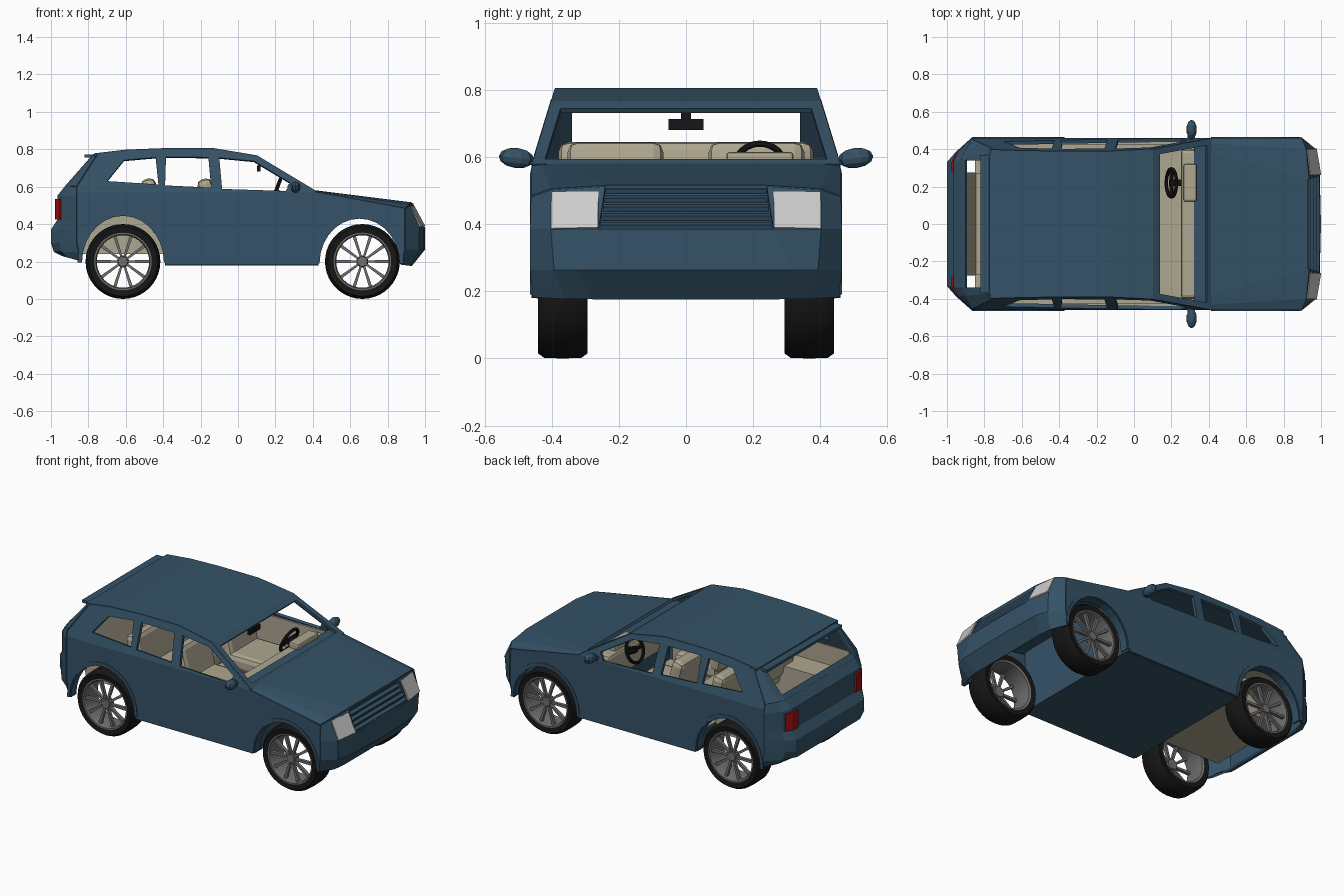
import bpy, bmesh, math
from mathutils import Matrix, Vector

if "Cube" in bpy.data.objects:
    bpy.data.objects.remove(bpy.data.objects["Cube"])


def material(name, r, g, b):
    m = bpy.data.materials.new(name)
    m.diffuse_color = (r, g, b, 1)
    m.use_nodes = True
    m.node_tree.nodes["Principled BSDF"].inputs["Base Color"].default_value = m.diffuse_color
    return m


BLUE = material("blue paint", .035, .085, .135)
BEIGE = material("beige trim", .42, .38, .28)
BLACK = material("black rubber", .008, .008, .008)
RIM = material("rim metal", .16, .16, .16)
LAMP = material("lamp", .62, .62, .62)
RED = material("red lamp", .35, .005, .005)


def finish(name, bm, mat, mirror=False, solid=0, offset=0, bevel=0):
    me = bpy.data.meshes.new(name)
    bm.to_mesh(me)
    bm.free()
    ob = bpy.data.objects.new(name, me)
    bpy.context.collection.objects.link(ob)
    me.materials.append(mat)
    if bevel:
        m = ob.modifiers.new("bevel", 'BEVEL')
        m.width, m.segments = bevel, 2
    if solid:
        m = ob.modifiers.new("thickness", 'SOLIDIFY')
        m.thickness, m.offset = solid, offset
    if mirror:
        m = ob.modifiers.new("mirror", 'MIRROR')
        m.use_axis = (False, True, False)
    return ob


def loft(name, rows, mat, skip=(), solid=.012, mirror=True):
    """Quad sheet through rows of (x, y, z); skip leaves (row, column) open."""
    bm = bmesh.new()
    vs = [[bm.verts.new(p) for p in r] for r in rows]
    for i in range(len(rows) - 1):
        for j in range(len(rows[0]) - 1):
            if (i, j) not in skip:
                bm.faces.new((vs[i][j], vs[i][j+1], vs[i+1][j+1], vs[i+1][j]))
    bmesh.ops.recalc_face_normals(bm, faces=bm.faces)
    return finish(name, bm, mat, mirror, solid)


def box(name, c, s, mat, mirror=False, bevel=0, tilt=0):
    bm = bmesh.new()
    M = Matrix.Translation(c) @ Matrix.Rotation(tilt, 4, 'Y') @ Matrix.Diagonal((*s, 1))
    bmesh.ops.create_cube(bm, size=1, matrix=M)
    return finish(name, bm, mat, mirror, bevel=bevel)


def arc(cx, cz, rx, rz, n=14):
    return [(cx + rx*math.cos(math.pi*i/n), cz + rz*math.sin(math.pi*i/n)) for i in range(n+1)]


def side_y(z):
    return .46 - max(0, z - .57) * .305


# Side panels with wheel arches and window openings
front_arch = arc(.65, .19, .22, .245)
rear_arch = arc(-.615, .195, .225, .255)
outline = front_arch + [(.425, .18), (-.385, .18)] + rear_arch + [
    (-.86, .30), (-.86, .60), (-.75, .77), (-.6, .79), (-.4, .8), (-.13, .8),
    (.1, .76), (.41, .57), (.89, .48), (.89, .26)]
windows = [
    [(-.70, .63), (-.61, .742), (-.44, .757), (-.425, .612)],
    [(-.39, .607), (-.385, .76), (-.158, .757), (-.143, .595)],
    [(-.085, .588), (-.1, .755), (.085, .737), (.28, .62), (.255, .577)]]
bm = bmesh.new()
for ring in [outline] + windows:
    vs = [bm.verts.new((x, 0, z)) for x, z in ring]
    for i in range(len(vs)):
        bm.edges.new((vs[i-1], vs[i]))
bmesh.ops.triangle_fill(bm, use_beauty=True, use_dissolve=False, edges=bm.edges[:])
bmesh.ops.bisect_plane(bm, geom=bm.verts[:] + bm.edges[:] + bm.faces[:],
                       plane_co=(0, 0, .57), plane_no=(0, 0, 1))
for f in bm.faces:
    f.normal_update()
    if f.normal.y < 0:
        f.normal_flip()
for v in bm.verts:
    v.co.y = side_y(v.co.z)
finish("body_side", bm, BLUE, True, .02, -1)

# Wheel arch lips
for nm, a in (("front_arch_lip", front_arch), ("rear_arch_lip", rear_arch)):
    cx = (a[0][0] + a[-1][0]) / 2
    loft(nm, [[(x, .458, z), (cx + (x-cx)*1.0, .405, z)] for x, z in a], BLUE)
    loft(nm + "_trim", [[(x, .461, z), (cx + (x-cx)*1.08, .461, .19 + (z-.19)*1.08)]
                        for x, z in a], BLUE, solid=.006)

# Front end, with an opening for the grille
front = [
    [(.925, 0, .18), (.925, .28, .18), (.915, .36, .18), (.87, .455, .185)],
    [(.994, 0, .265), (.986, .32, .265), (.962, .39, .265), (.89, .46, .265)],
    [(.994, 0, .385), (.986, .26, .385), (.965, .40, .385), (.89, .46, .385)],
    [(.93, 0, .51), (.93, .24, .51), (.915, .40, .50), (.89, .458, .48)]]
loft("front_bumper", front, BLUE, skip={(2, 0)})

# Hood and cowl
loft("hood", [front[3],
              [(.41, 0, .575), (.41, .38, .575), (.41, .43, .572), (.41, .458, .568)],
              [(.32, 0, .58), (.32, .38, .58), (.32, .42, .58), (.32, .43, .58)]], BLUE)

# Grille backing and slats
loft("grille_back", [[(.965, 0, .38), (.96, .26, .38)], [(.905, 0, .51), (.905, .245, .51)]], BLUE)
for i in range(5):
    t = i / 4
    box("grille_slat", (.978 - .058*t, 0, .395 + .107*t), (.022, .51 - .03*t, .014), BLUE, tilt=.4)

# Headlights and tail lights
loft("headlight", [[(.995, .262, .388), (.972, .402, .385)],
                   [(.938, .26, .495), (.922, .40, .495)]], LAMP)
loft("tail_light", [[(-.972, .285, .425), (-.968, .338, .425), (-.948, .375, .425)],
                    [(-.972, .285, .535), (-.968, .338, .535), (-.948, .375, .535)]], RED)

# Rear bumper and tailgate below the glass
loft("rear_bumper", [
    [(-.94, 0, .235), (-.94, .3, .235), (-.91, .39, .225), (-.84, .455, .205)],
    [(-.98, 0, .255), (-.98, .31, .255), (-.94, .39, .255), (-.85, .46, .25)],
    [(-.994, 0, .30), (-.994, .33, .30), (-.95, .38, .30), (-.86, .46, .30)],
    [(-.994, 0, .37), (-.994, .33, .37), (-.95, .38, .37), (-.86, .46, .37)],
    [(-.96, 0, .42), (-.96, .335, .42), (-.935, .385, .42), (-.86, .46, .42)],
    [(-.96, 0, .55), (-.96, .335, .55), (-.935, .385, .55), (-.86, .46, .55)],
    [(-.92, 0, .60), (-.92, .34, .60), (-.905, .38, .60), (-.86, .45, .60)]], BLUE)

# Tailgate frame with open glass
rows = []
for t in (0, .15, .85, 1):
    z = .60 + .17*t
    rows.append([(-.92 + .15*t, 0, z), (-.92 + .15*t, .34, z),
                 (-.905 + .137*t, .38 - .01*t, z), (-.86 + .11*t, side_y(z), z)])
loft("tailgate_frame", rows, BLUE, skip={(1, 0)})
box("rear_spoiler", (-.79, 0, .765), (.06, .74, .016), BLUE)

# Roof, windshield frame and pillars
rows = [[(x, 0, z), (x, side_y(z) - .035, z), (x, side_y(z), z)] for x, z in (
    (-.77, .77), (-.6, .79), (-.4, .798), (-.13, .798), (.1, .76), (.135, .738),
    (.385, .588), (.41, .572))]
loft("roof", rows, BLUE, skip={(5, 0)}, solid=.016)

# Floor pan and firewall
loft("floor_pan", [[(x, 0, z), (x, .445, z)] for x, z in (
    (-.4, .3), (-.385, .183), (.425, .183), (.425, .57))], BLUE)

# Cabin lining: floor, doors and luggage tub
box("cabin_floor", (.01, 0, .2), (.8, .86, .02), BEIGE)
box("door_lining", (.0, .432, .385), (.78, .012, .37), BEIGE, mirror=True)
loft("luggage_tub", [[(x, 0, .245), (x, .275, .245), (x, .275, .46), (x, .435, .46), (x, .435, .585)]
                     for x in (-.4, -.85)], BEIGE)
loft("luggage_tub_end", [[(-.85, 0, .245), (-.85, .275, .245)],
                         [(-.92, 0, .5), (-.92, .275, .5)]], BEIGE)

# Dashboard and instrument hood
box("dashboard", (.325, 0, .5), (.15, .80, .16), BEIGE, bevel=.02)
box("instrument_hood", (.3, .22, .59), (.07, .2, .05), BEIGE, bevel=.01)

# Front seats and rear bench
box("front_seat_cushion", (-.01, .21, .41), (.29, .29, .1), BEIGE, True, .03)
box("front_seat_base", (-.01, .21, .29), (.22, .24, .17), BEIGE, True)
box("front_seat_back", (-.155, .21, .525), (.08, .285, .24), BEIGE, True, .03, -.25)
box("rear_seat_cushion", (-.33, 0, .4), (.26, .76, .11), BEIGE, bevel=.03)
box("rear_seat_back", (-.46, 0, .52), (.08, .76, .25), BEIGE, bevel=.03, tilt=-.2)

# Interior mirror
box("interior_mirror", (.11, 0, .697), (.018, .105, .032), BLACK)
box("interior_mirror_stem", (.115, 0, .72), (.012, .03, .03), BLACK)

# Steering wheel
bpy.ops.mesh.primitive_torus_add(location=(.2, .22, .57), rotation=(0, -1.2, 0), major_radius=.075,
                                 minor_radius=.01, major_segments=24, minor_segments=8)
wheel = bpy.context.object
wheel.name = "steering_wheel"
wheel.data.materials.append(BLACK)
box("steering_column", (.235, .22, .557), (.09, .035, .035), BLACK, tilt=.35)
box("steering_spoke", (.2, .22, .57), (.012, .14, .025), BLACK, tilt=-.35)

# Door mirrors
bm = bmesh.new()
bmesh.ops.create_uvsphere(bm, u_segments=10, v_segments=6, radius=1, matrix=(
    Matrix.Translation((.308, .505, .597)) @ Matrix.Rotation(.12, 4, 'X') @ Matrix.Diagonal((.028, .053, .03, 1))))
bmesh.ops.create_cube(bm, size=1, matrix=Matrix.Translation((.3, .455, .585)) @ Matrix.Diagonal((.03, .05, .018, 1)))
finish("door_mirror", bm, BLUE, True)


def lathe(name, profile, mat, n=40):
    """Turn a closed (radius, y) profile about the y axis."""
    bm = bmesh.new()
    rings = [[bm.verts.new((r*math.cos(2*math.pi*i/n), y, r*math.sin(2*math.pi*i/n)))
              for r, y in profile] for i in range(n)]
    k = len(profile)
    for i in range(n):
        a, b = rings[i-1], rings[i]
        for j in range(k):
            bm.faces.new((a[j-1], a[j], b[j], b[j-1]))
    bmesh.ops.recalc_face_normals(bm, faces=bm.faces)
    for f in bm.faces:
        f.smooth = True
    ob = finish(name, bm, mat)
    ob.data.set_sharp_from_angle(angle=.6)
    return ob


# Wheel: tyre, rim, hub and ten spokes
tire = lathe("tire", [(.152, -.068), (.185, -.074), (.198, -.055), (.2, 0), (.198, .055),
                      (.185, .074), (.152, .068)], BLACK)
rim = lathe("rim", [(.143, -.065), (.154, -.07), (.154, .07), (.146, .07), (.14, .055)], RIM)
bm = bmesh.new()
for i in range(10):
    R = Matrix.Rotation(2*math.pi*i/10, 4, 'Y')
    spoke = bmesh.ops.create_cube(bm, size=1, matrix=Matrix.Diagonal((.125, .02, .016, 1)))["verts"]
    for v in spoke:
        v.co.z *= .7 if v.co.x < 0 else 1.1
        v.co = R @ (v.co + Vector((.084, .048, 0)))
bmesh.ops.create_cone(bm, cap_ends=True, segments=20, radius1=.032, radius2=.026, depth=.04,
                      matrix=Matrix.Translation((0, .045, 0)) @ Matrix.Rotation(-math.pi/2, 4, 'X'))
spokes = finish("spokes", bm, RIM)
corners = [(x, s) for x in (.665, -.615) for s in (1, -1)]
for part in (tire, rim, spokes):
    for i, (x, s) in enumerate(corners):
        ob = part if i == 0 else part.copy()
        if i:
            bpy.context.collection.objects.link(ob)
        ob.location = (x, .367*s, .2)
        ob.rotation_euler.z = 0 if s > 0 else math.pi
